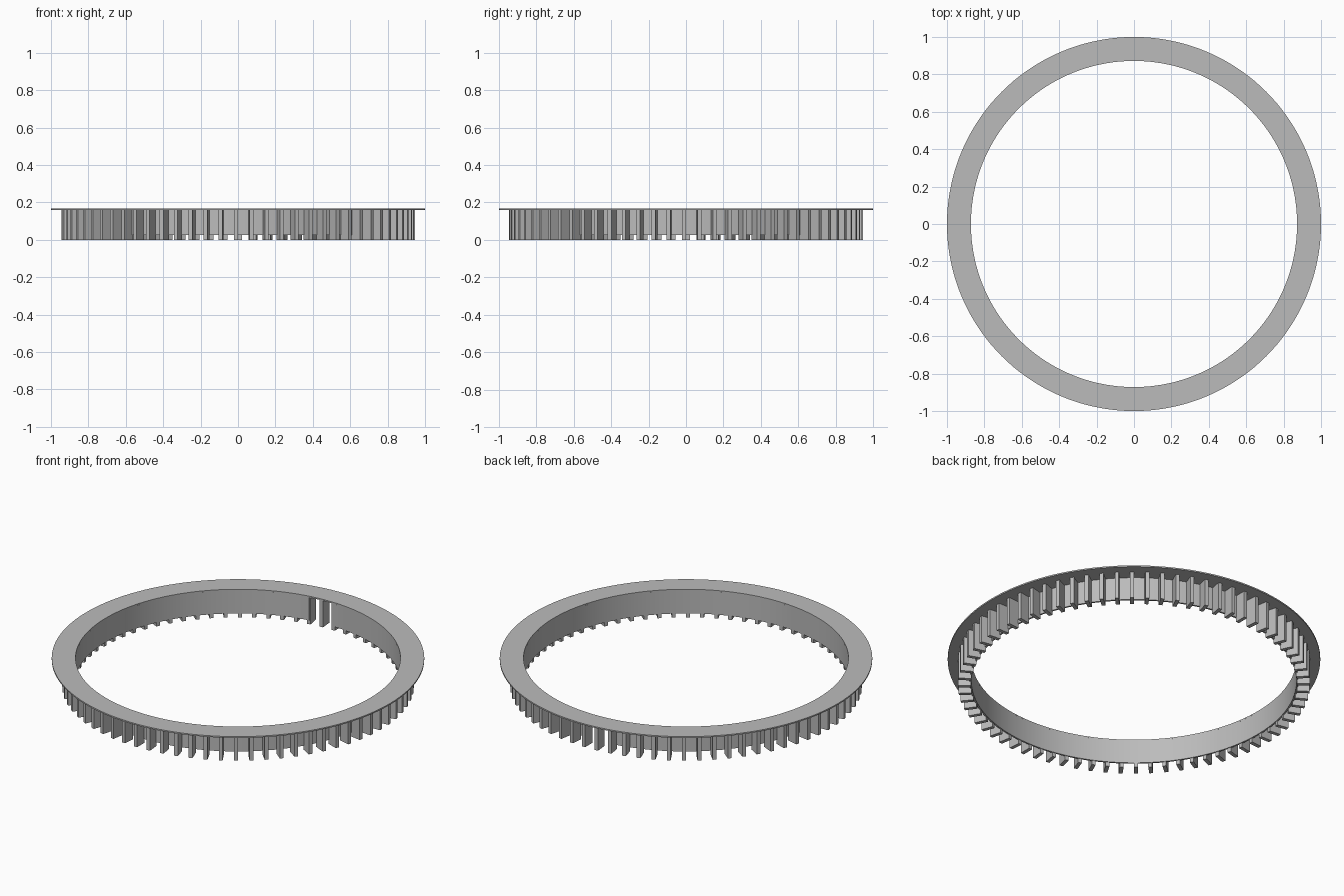
import bpy, bmesh
from math import radians, cos, sin
from mathutils import Matrix

cube = bpy.data.objects.get("Cube")
if cube:
    bpy.data.objects.remove(cube, do_unlink=True)

grey = bpy.data.materials.new("plain_grey")
grey.use_nodes = True
grey.diffuse_color = (0.5, 0.5, 0.5, 1)
grey.node_tree.nodes["Principled BSDF"].inputs["Base Color"].default_value = (0.5, 0.5, 0.5, 1)

FIN_COUNT = 72
STEP = 360 / FIN_COUNT
R_IN, R_WALL, R_FIN, R_RIM = 0.872, 0.882, 0.945, 1.0
Z_WALL, Z_PLATE, Z_TOP = 0.025, 0.16, 0.168


def finish(bm, name, smooth=True):
    bmesh.ops.recalc_face_normals(bm, faces=bm.faces)
    mesh = bpy.data.meshes.new(name)
    bm.to_mesh(mesh)
    bm.free()
    mesh.materials.append(grey)
    obj = bpy.data.objects.new(name, mesh)
    bpy.context.collection.objects.link(obj)
    if smooth:
        bpy.ops.object.select_all(action="DESELECT")
        obj.select_set(True)
        bpy.context.view_layer.objects.active = obj
        bpy.ops.object.shade_smooth_by_angle(angle=radians(30))
    return obj


def swept_ring(name, r0, r1, z0, z1, start, sweep, segments):
    """Sweep a rectangular section around z; open sweeps get end caps."""
    bm = bmesh.new()
    closed = sweep == 360
    section = ((r0, z0), (r1, z0), (r1, z1), (r0, z1))
    rows = []
    for i in range(segments + (not closed)):
        a = radians(start + sweep * i / segments)
        rows.append([bm.verts.new((r * cos(a), r * sin(a), z)) for r, z in section])
    for i in range(segments):
        a, b = rows[i], rows[(i + 1) % len(rows)]
        for k in range(4):
            n = (k + 1) % 4
            bm.faces.new((a[k], a[n], b[n], b[k]))
    if not closed:
        bm.faces.new(rows[0])
        bm.faces.new(rows[-1])
    return finish(bm, name)


# Flat rim on top
swept_ring("top_rim", R_IN, R_RIM, Z_PLATE, Z_TOP, 0, 360, 144)

# Thin wall, open across two fin bays at the back
swept_ring("inner_wall", R_IN, R_WALL, Z_WALL, Z_PLATE, 99, 350, 140)

# Radial fins, each set to one side of its spoke line
bm = bmesh.new()
thickness = 0.021
for i in range(FIN_COUNT):
    placed = (Matrix.Rotation(radians(i * STEP), 4, "Z")
              @ Matrix.Translation(((R_IN + R_FIN) / 2 + 0.002, -thickness / 2, Z_PLATE / 2))
              @ Matrix.Diagonal((R_FIN - R_IN - 0.004, thickness, Z_PLATE, 1)))
    bmesh.ops.create_cube(bm, size=1, matrix=placed)
finish(bm, "cooling_fins", smooth=False)
